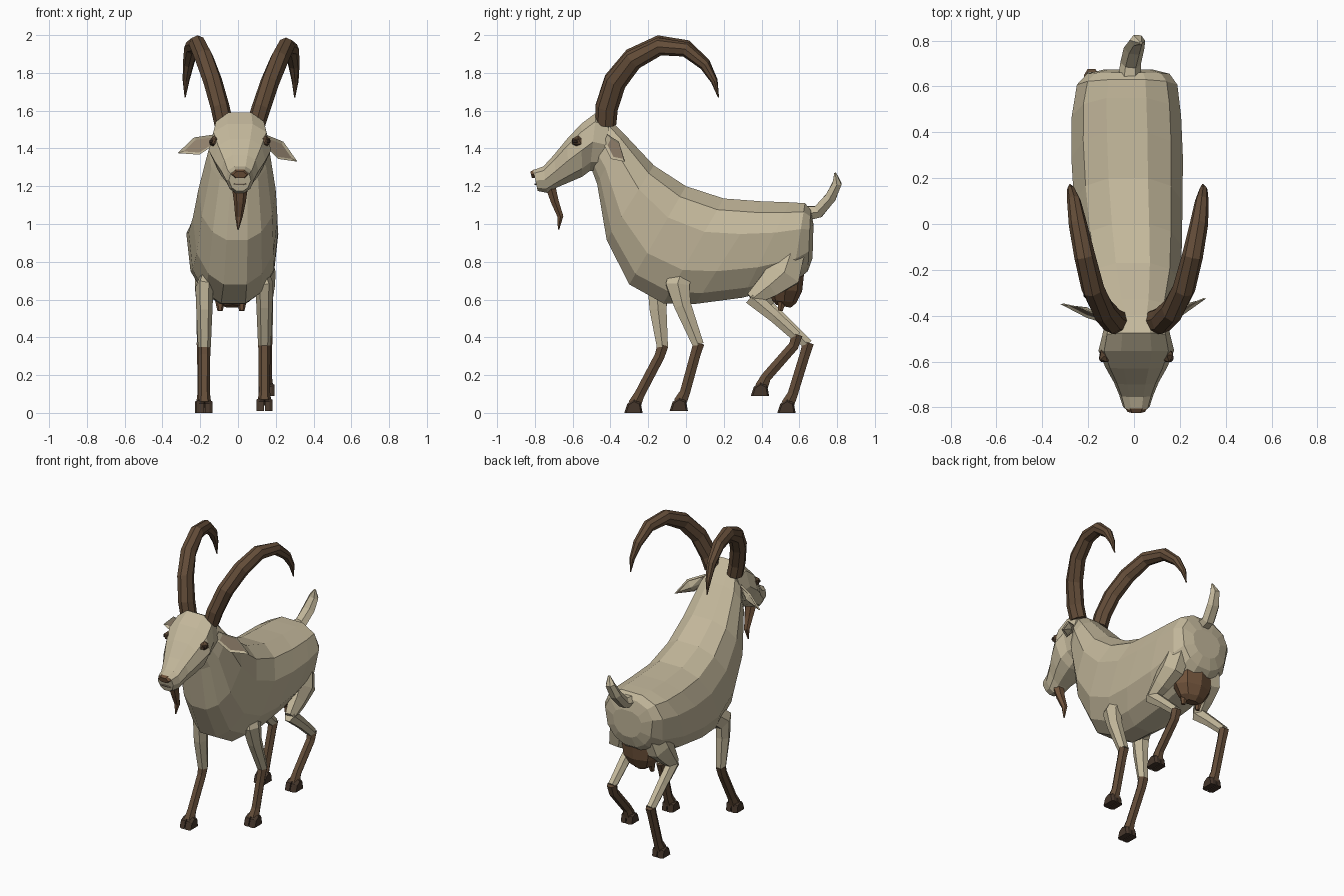
import bpy, bmesh, math
from mathutils import Vector, Matrix

if "Cube" in bpy.data.objects:
    bpy.data.objects.remove(bpy.data.objects["Cube"])


def material(name, rgb):
    m = bpy.data.materials.new(name)
    m.diffuse_color = (*rgb, 1)
    m.use_nodes = True
    m.node_tree.nodes["Principled BSDF"].inputs["Base Color"].default_value = m.diffuse_color
    return m


COAT = material("coat beige", (0.55, 0.48, 0.33))
BROWN = material("horn and leg brown", (0.125, 0.073, 0.040))
BEARD = material("beard brown", (0.16, 0.085, 0.043))
HOOF = material("hoof dark brown", (0.06, 0.037, 0.024))
EAR = material("inner ear tan", (0.30, 0.23, 0.16))
CX = 0.01  # head centre line


def finish(name, bm, mats):
    bmesh.ops.recalc_face_normals(bm, faces=bm.faces)
    me = bpy.data.meshes.new(name)
    bm.to_mesh(me)
    bm.free()
    for m in mats:
        me.materials.append(m)
    ob = bpy.data.objects.new(name, me)
    bpy.context.collection.objects.link(ob)
    return ob


def skin(name, rings, mat):
    """Bridge equal rings of points and cap both ends."""
    bm = bmesh.new()
    rows = [[bm.verts.new(p) for p in r] for r in rings]
    n = len(rows[0])
    for a, b in zip(rows, rows[1:]):
        for i in range(n):
            j = (i + 1) % n
            bm.faces.new((a[i], a[j], b[j], b[i]))
    bm.faces.new(rows[0])
    bm.faces.new(rows[-1])
    return finish(name, bm, [mat])


def hull(name, sections, mat, n=12, power=2.6, pinch=0.25):
    """Sections: top y, top z, bottom y, bottom z, half width, centre x."""
    rings = []
    peak = math.cos(math.pi / n) ** (2 / power)
    for ty, tz, by, bz, hw, cx in sections:
        ring = []
        for i in range(n):
            a = 2 * math.pi * (i + 0.5) / n
            s, c = math.sin(a), math.cos(a)
            u = math.copysign(abs(s) ** (2 / power), s)
            v = math.copysign(abs(c) ** (2 / power), c) / peak
            u *= hw * (1 - pinch * max(0, -v))
            k = (v + 1) / 2
            ring.append((cx + u, by + (ty - by) * k, bz + (tz - bz) * k))
        rings.append(ring)
    return skin(name, rings, mat)


def tube(name, pts, radii, mat, n=6):
    """Tapered tube; each radius is (sideways, in the side plane)."""
    pts = [Vector(p) for p in pts]
    rings = []
    for i, p in enumerate(pts):
        t = (pts[min(i + 1, len(pts) - 1)] - pts[max(i - 1, 0)]).normalized()
        u = Vector((1, 0, 0))
        u = (u - t * u.dot(t)).normalized()
        w = t.cross(u)
        rx, ry = radii[i]
        rings.append([p + u * rx * math.cos(2 * math.pi * k / n)
                      + w * ry * math.sin(2 * math.pi * k / n) for k in range(n)])
    return skin(name, rings, mat)


def ball(name, loc, size, mat, sub=1):
    bm = bmesh.new()
    bmesh.ops.create_icosphere(bm, subdivisions=sub, radius=1,
                               matrix=Matrix.Translation(loc) @ Matrix.Diagonal((*size, 1)))
    return finish(name, bm, [mat])


# Body from throat to rump
hull("body", [
    (-0.40, 1.55, -0.50, 1.29, 0.125, 0.01),
    (-0.33, 1.48, -0.47, 1.21, 0.165, 0.005),
    (-0.17, 1.31, -0.42, 0.915, 0.21, -0.005),
    (0.00, 1.20, -0.30, 0.68, 0.23, -0.015),
    (0.20, 1.135, -0.12, 0.58, 0.243, -0.025),
    (0.40, 1.12, 0.05, 0.577, 0.25, -0.03),
    (0.55, 1.115, 0.30, 0.61, 0.245, -0.033),
    (0.63, 1.11, 0.56, 0.68, 0.225, -0.03),
    (0.66, 1.075, 0.645, 0.75, 0.185, -0.025),
    (0.675, 1.0, 0.67, 0.82, 0.11, -0.025)], COAT)

# Head with tapering muzzle
hull("head", [
    (-0.40, 1.55, -0.45, 1.29, 0.135, CX),
    (-0.475, 1.59, -0.51, 1.28, 0.15, CX),
    (-0.555, 1.53, -0.55, 1.25, 0.165, CX),
    (-0.63, 1.45, -0.62, 1.22, 0.135, CX),
    (-0.70, 1.365, -0.68, 1.195, 0.098, CX),
    (-0.755, 1.305, -0.735, 1.165, 0.075, CX),
    (-0.81, 1.285, -0.785, 1.175, 0.058, CX)], COAT, n=10, pinch=0.2)

# Nose pad and mouth line
tube("nose_pad", [(CX, -0.80, 1.265), (CX, -0.82, 1.26)],
     [(0.05, 0.027), (0.038, 0.02)], BEARD)
tube("mouth", [(CX, -0.785, 1.212), (CX, -0.802, 1.211)],
     [(0.042, 0.005), (0.038, 0.004)], EAR)

# Beard
tube("beard", [(CX, -0.715, 1.19), (CX, -0.695, 1.12), (CX - 0.005, -0.665, 1.04),
               (CX - 0.01, -0.675, 0.97)],
     [(0.042, 0.03), (0.032, 0.024), (0.02, 0.018), (0.004, 0.004)], BEARD)

# Tail
tube("tail", [(-0.02, 0.63, 1.055), (-0.015, 0.70, 1.065), (0.0, 0.765, 1.14),
              (0.015, 0.80, 1.215), (0.03, 0.79, 1.27)],
     [(0.05, 0.045), (0.045, 0.038), (0.045, 0.034), (0.035, 0.028), (0.008, 0.006)], COAT)

# Udder with two teats
tube("udder", [(-0.03, 0.53, 0.74), (-0.03, 0.525, 0.65), (-0.03, 0.52, 0.59), (-0.03, 0.515, 0.565)],
     [(0.14, 0.095), (0.13, 0.09), (0.09, 0.065), (0.05, 0.04)], BEARD, 8)
for x in (-0.095, 0.02):
    tube("teat", [(x, 0.51, 0.61), (x, 0.50, 0.54)], [(0.03, 0.03), (0.014, 0.014)], BEARD)

# Horns, eyes and ears on both sides
ARC = [(0.085, -0.425, 1.53), (0.105, -0.42, 1.62), (0.145, -0.375, 1.76), (0.19, -0.28, 1.88),
       (0.225, -0.14, 1.952), (0.255, 0.00, 1.935), (0.272, 0.10, 1.85),
       (0.285, 0.15, 1.76), (0.29, 0.172, 1.67)]
GIRTH = [(0.05, 0.056), (0.05, 0.06), (0.05, 0.06), (0.05, 0.055), (0.046, 0.048),
         (0.04, 0.04), (0.03, 0.03), (0.018, 0.018), (0.003, 0.003)]
for side, word, tip in ((-1, "left", (-0.32, -0.35, 1.375)), (1, "right", (0.315, -0.325, 1.33))):
    # The right horn leans a little further out
    lean = [0.02 * max(0, side) * math.sin(math.pi * i / 8) for i in range(9)]
    tube("horn_" + word, [(CX + side * x + d, y, z - d * 0.6) for (x, y, z), d in zip(ARC, lean)],
         GIRTH, BROWN, 8)
    ball("eye_" + word, (CX + side * 0.134, -0.572, 1.437), (0.03, 0.036, 0.032), BROWN)
    ball("pupil_" + word, (CX + side * 0.149, -0.584, 1.437), (0.016, 0.02, 0.013), HOOF)
    # Leaf-shaped ear with a sunken inner face
    base, tip = Vector((CX + side * 0.13, -0.425, 1.455)), Vector(tip)
    mid = base.lerp(tip, 0.5)
    rise = Vector((side * 0.014, 0.022, 0.048))
    out = Vector((side * 0.56, -0.8, 0.2)).normalized()
    bm = bmesh.new()
    rim = [bm.verts.new(p) for p in (base + rise * 0.4, mid + rise * 0.9, tip,
                                     mid - rise, base - rise * 0.6)]
    back = bm.verts.new(mid - out * 0.03)
    for i in range(5):
        bm.faces.new((rim[i], rim[(i + 1) % 5], back))
    front = bm.faces.new(rim)
    bmesh.ops.recalc_face_normals(bm, faces=bm.faces)
    bmesh.ops.inset_region(bm, faces=[front], thickness=0.01, depth=-0.008)
    front.material_index = 1
    finish("ear_" + word, bm, [COAT, EAR])


# Cloven hooves
def hoof(name, x, y, z):
    side = [(-0.052, 0), (0.045, 0), (0.035, 0.055), (0.0, 0.07), (-0.035, 0.05)]
    for k in (-1, 1):
        rings = [[(x + k * 0.003, y + a, z + b) for a, b in side],
                 [(x + k * 0.028, y + a, z + b) for a, b in side],
                 [(x + k * 0.042, y + a * 0.8, z + b * 0.85) for a, b in side]]
        skin(name, rings, HOOF)


# Lower leg from joint to hoof
def shank(name, x, top, foot):
    (ty, tz), (fy, fz) = top, foot
    tube(name + "_shank", [(x, ty + 0.003, tz + 0.01), (x, ty - 0.015, tz - 0.05),
                           (x, fy + 0.03, fz + 0.10), (x, fy + 0.003, fz + 0.045)],
         [(0.034, 0.034), (0.031, 0.031), (0.03, 0.031), (0.037, 0.04)], BROWN)
    hoof(name + "_hoof", x, fy, fz)


# Front legs, rooted inside the chest
for word, x, root, shoulder, mid, knee, foot in (
        ("left", -0.178, (-0.12, 0.02, 0.80), (-0.15, 0.66), (-0.148, 0.55), (-0.125, 0.35), (-0.275, 0.0)),
        ("right", 0.14, (0.08, 0.0, 0.82), (-0.045, 0.675), (-0.018, 0.57), (0.065, 0.36), (-0.035, 0.01))):
    tube("front_leg_" + word, [root, (x, *shoulder), (x, *mid), (x, *knee)],
         [(0.05, 0.07), (0.048, 0.072), (0.043, 0.052), (0.034, 0.034)], COAT)
    shank("front_leg_" + word, x, knee, foot)

# Hind legs, rooted inside the rump
for word, x, hip, stifle, hock, foot in (
        ("left", -0.185, (0.51, 0.73), (0.41, 0.585), (0.645, 0.362), (0.535, 0.0)),
        ("right", 0.15, (0.515, 0.735), (0.36, 0.61), (0.585, 0.405), (0.395, 0.09))):
    root, h = Vector((x * 0.65, 0.565, 0.88)), Vector((x * 0.88, *hip))
    s, k = Vector((x, *stifle)), Vector((x, *hock))
    tube("thigh_" + word, [root, h, h.lerp(s, 0.5), s + Vector((0, -0.012, -0.008))],
         [(0.07, 0.08), (0.068, 0.105), (0.055, 0.075), (0.035, 0.042)], COAT)
    tube("shin_" + word, [s + Vector((0, -0.015, 0.005)), s.lerp(k, 0.5), k],
         [(0.036, 0.048), (0.036, 0.037), (0.031, 0.032)], COAT)
    shank("hind_leg_" + word, x, hock, foot)
